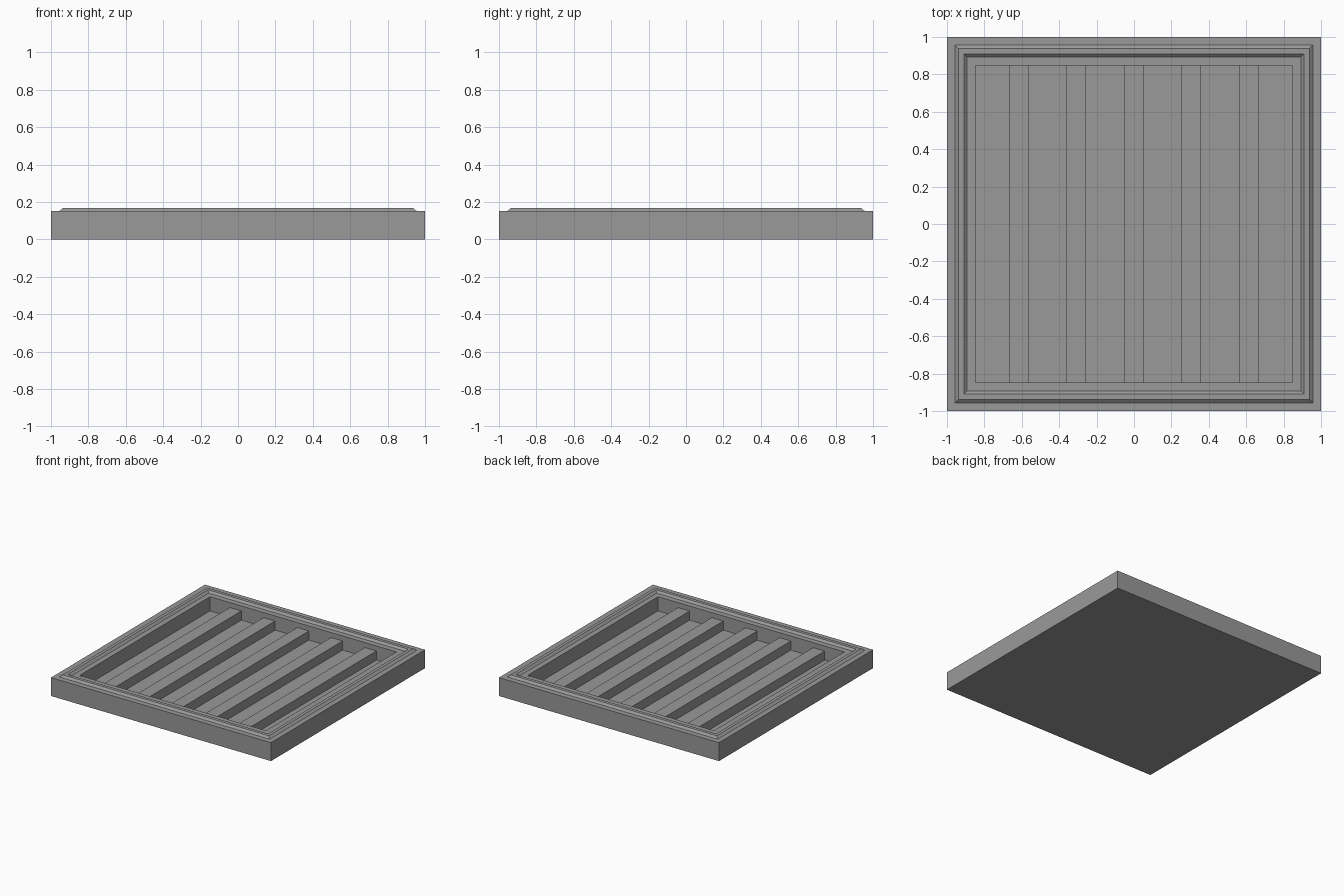
import bpy, bmesh

if "Cube" in bpy.data.objects:
    bpy.data.objects.remove(bpy.data.objects["Cube"])

BASE_TOP, RIM_TOP, FLOOR, BAR_TOP = 0.151, 0.167, 0.035, 0.11
CAVITY = 0.847

# Dark grey finish shared by all parts
dark_grey = bpy.data.materials.new("dark_grey")
dark_grey.diffuse_color = (0.32, 0.32, 0.32, 1)
dark_grey.use_nodes = True
dark_grey.node_tree.nodes["Principled BSDF"].inputs["Base Color"].default_value = dark_grey.diffuse_color


def finish(name, bm):
    bmesh.ops.recalc_face_normals(bm, faces=bm.faces[:])
    mesh = bpy.data.meshes.new(name)
    bm.to_mesh(mesh)
    bm.free()
    mesh.materials.append(dark_grey)
    obj = bpy.data.objects.new(name, mesh)
    bpy.context.collection.objects.link(obj)
    return obj


def square_lathe(name, profile):
    """Sweep a (half width, z) profile around a square and cap both ends."""
    bm = bmesh.new()
    rings = [[bm.verts.new((sx * r, sy * r, z))
              for sx, sy in ((-1, -1), (1, -1), (1, 1), (-1, 1))]
             for r, z in profile]
    for a, b in zip(rings, rings[1:]):
        for i in range(4):
            j = (i + 1) % 4
            bm.faces.new((a[i], a[j], b[j], b[i]))
    bm.faces.new(rings[0])
    bm.faces.new(rings[-1])
    return finish(name, bm)


def box(name, center, size):
    bm = bmesh.new()
    bmesh.ops.create_cube(bm, size=1)
    bmesh.ops.scale(bm, vec=size, verts=bm.verts[:])
    bmesh.ops.translate(bm, vec=center, verts=bm.verts[:])
    return finish(name, bm)


# Tray: flat base, raised bevelled rim and recessed floor
square_lathe("tray", [
    (1.0, 0), (1.0, BASE_TOP), (0.956, BASE_TOP), (0.937, RIM_TOP),
    (0.91, RIM_TOP), (0.892, BASE_TOP), (CAVITY, BASE_TOP), (CAVITY, FLOOR),
])

# Five parallel slats running front to back in the recess
for i in range(5):
    box(f"slat_{i + 1}",
        (-0.001 + (i - 2) * 0.307, 0, (FLOOR + BAR_TOP) / 2),
        (0.105, 2 * CAVITY, BAR_TOP - FLOOR))
